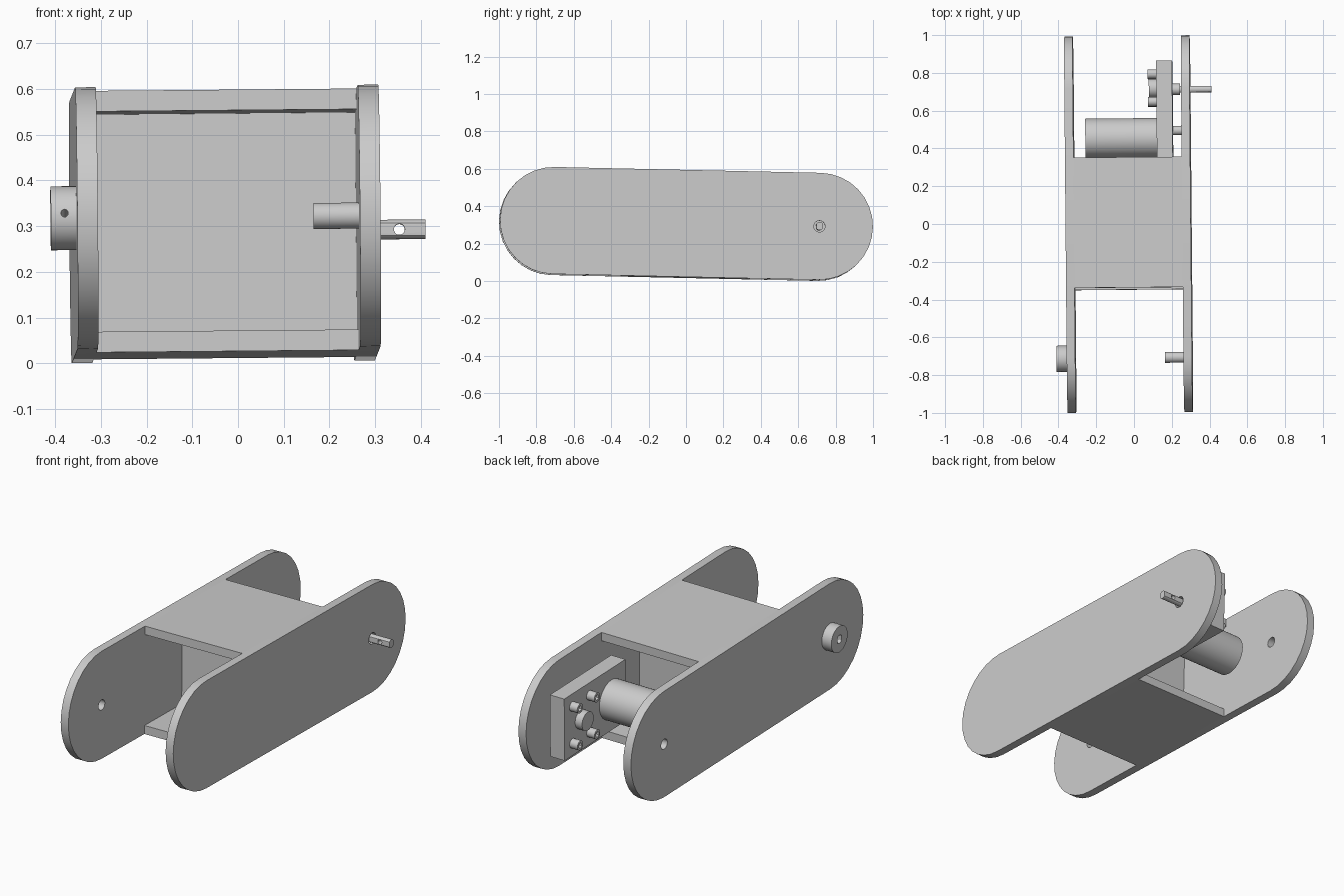
import bpy, bmesh
from math import sin, cos, pi, radians
from mathutils import Matrix, Vector, Euler

cube = bpy.data.objects.get("Cube")
if cube:
    bpy.data.objects.remove(cube, do_unlink=True)

# One neutral grey for the whole assembly
grey = bpy.data.materials.new("plain_grey")
grey.use_nodes = True
grey.diffuse_color = (0.6, 0.6, 0.6, 1)
grey.node_tree.nodes["Principled BSDF"].inputs["Base Color"].default_value = grey.diffuse_color

# The whole link leans slightly
POSE = Matrix.Translation((0, 0, 0.305)) @ Euler((-0.022, -0.009, 0.009)).to_matrix().to_4x4()

# Main dimensions
PIVOT, R = 0.711, 0.286          # pivot distance from centre, end radius
LEFT_IN, LEFT_OUT = 0.258, 0.303
RIGHT_IN, RIGHT_OUT = -0.315, -0.36
WALL = 0.045


def prism(name, profile, x0, x1):
    """Extrude a (y, z) profile along x."""
    bm = bmesh.new()
    face = bm.faces.new([bm.verts.new((x0, y, z)) for y, z in profile])
    ext = bmesh.ops.extrude_face_region(bm, geom=[face])["geom"]
    verts = [g for g in ext if isinstance(g, bmesh.types.BMVert)]
    bmesh.ops.translate(bm, verts=verts, vec=(x1 - x0, 0, 0))
    bmesh.ops.recalc_face_normals(bm, faces=bm.faces)
    mesh = bpy.data.meshes.new(name)
    bm.to_mesh(mesh)
    bm.free()
    mesh.materials.append(grey)
    obj = bpy.data.objects.new(name, mesh)
    obj.matrix_world = POSE
    bpy.context.collection.objects.link(obj)
    return obj


def ring(y, z, r, n, flat=1.0):
    """Circle profile, optionally with two flats across y."""
    pts = []
    for i in range(n):
        a = 2 * pi * (i + 0.5) / n
        pts.append((y + max(-flat, min(flat, r * cos(a))), z + r * sin(a)))
    return pts


def rod(name, y, z, r, x0, x1, n=32):
    return prism(name, ring(y, z, r, n), x0, x1)


def box(name, x0, x1, y0, y1, z0, z1):
    return prism(name, [(y0, z0), (y1, z0), (y1, z1), (y0, z1)], x0, x1)


def activate(obj):
    bpy.ops.object.select_all(action='DESELECT')
    obj.select_set(True)
    bpy.context.view_layer.objects.active = obj


def cut(obj, cutter):
    cutter.hide_render = True
    mod = obj.modifiers.new("hole", 'BOOLEAN')
    mod.operation, mod.solver, mod.object = 'DIFFERENCE', 'EXACT', cutter
    activate(obj)
    bpy.ops.object.modifier_apply(modifier=mod.name)
    bpy.data.objects.remove(cutter, do_unlink=True)


parts = []

# Side plates with rounded ends
arc = [-pi / 2 + pi * i / 16 for i in range(17)]
stadium = [(PIVOT + R * cos(a), R * sin(a)) for a in arc]
stadium += [(-y, -z) for y, z in stadium]
left_plate = prism("left_side_plate", stadium, LEFT_IN, LEFT_OUT)
right_plate = prism("right_side_plate", stadium, RIGHT_OUT, RIGHT_IN)
cut(left_plate, rod("cutter", PIVOT, 0, 0.03, 0.2, 0.4))
for side in (-1, 1):
    cut(right_plate, rod("cutter", side * PIVOT, 0, 0.027, -0.5, -0.2))
parts += [left_plate, right_plate]

# Cross panels: top, bottom and the upright web between them
parts += [
    box("top_panel", RIGHT_IN, LEFT_IN, -0.342, 0.348, R - WALL, R),
    box("bottom_panel", RIGHT_IN, LEFT_IN, -0.342, 0.348, -R, WALL - R),
    box("centre_web", RIGHT_IN, LEFT_IN, -WALL / 2, WALL / 2, WALL - R, R - WALL),
]

# Motor, gearbox and its locating peg
BOX_IN, BOX_OUT = 0.126, 0.21
parts += [
    box("gearbox", BOX_IN, BOX_OUT, 0.335, 0.86, -0.163, 0.171),
    rod("motor_body", 0.455, 0.004, 0.105, -0.253, BOX_IN, 48),
    rod("locating_peg", 0.493, 0.004, 0.025, BOX_OUT, LEFT_IN),
    rod("gearbox_boss", PIVOT + 0.007, 0.004, 0.05, 0.085, BOX_IN),
    rod("shaft_collar", PIVOT, 0, 0.03, BOX_OUT, 0.25),
]

# Socket screws around the gearbox boss
for dy in (-0.073, 0.073):
    for dz in (-0.1, 0.1):
        y, z = PIVOT + 0.007 + dy, dz + 0.004
        screw = rod("gearbox_screw", y, z, 0.025, 0.08, BOX_IN, 24)
        cut(screw, rod("cutter", y, z, 0.014, 0.05, 0.105, 6))
        parts.append(screw)


def cross_hole(x, y, r, angle, length):
    """Thin round cutter leaving (x, y) forwards at an upward angle."""
    bm = bmesh.new()
    d = Vector((0, -cos(angle), sin(angle)))
    place = Matrix.Translation((x, y, 0)) @ d.to_track_quat('Z', 'Y').to_matrix().to_4x4()
    bmesh.ops.create_cone(bm, cap_ends=True, segments=20, radius1=r, radius2=r,
                          depth=length, matrix=place)
    mesh = bpy.data.meshes.new("cutter")
    bm.to_mesh(mesh)
    bm.free()
    mesh.materials.append(grey)
    obj = bpy.data.objects.new("cutter", mesh)
    obj.matrix_world = POSE
    bpy.context.collection.objects.link(obj)
    return obj


# Output shaft with two flats and a pin hole
shaft = prism("output_shaft", ring(PIVOT, 0, 0.0215, 32, 0.017), BOX_OUT, 0.416)
cut(shaft, cross_hole(0.359, PIVOT, 0.012, 0, 0.2))
parts.append(shaft)

# Coupling hub with a bore and a set-screw hole
hub = rod("coupling_hub", -PIVOT, 0, 0.07, -0.416, RIGHT_OUT, 48)
cut(hub, prism("cutter", ring(-PIVOT, 0, 0.022, 32, 0.018), -0.5, -0.3))
up = radians(30)
cut(hub, cross_hole(-0.386, -PIVOT - 0.06 * cos(up), 0.008, up, 0.1))
hub_hole_depth = 0.06
parts.append(hub)

# Pivot post inside the left plate
parts.append(rod("pivot_post", -PIVOT + 0.003, 0, 0.0285, 0.159, LEFT_IN))

for obj in parts:
    activate(obj)
    bpy.ops.object.shade_smooth_by_angle(angle=radians(25))
